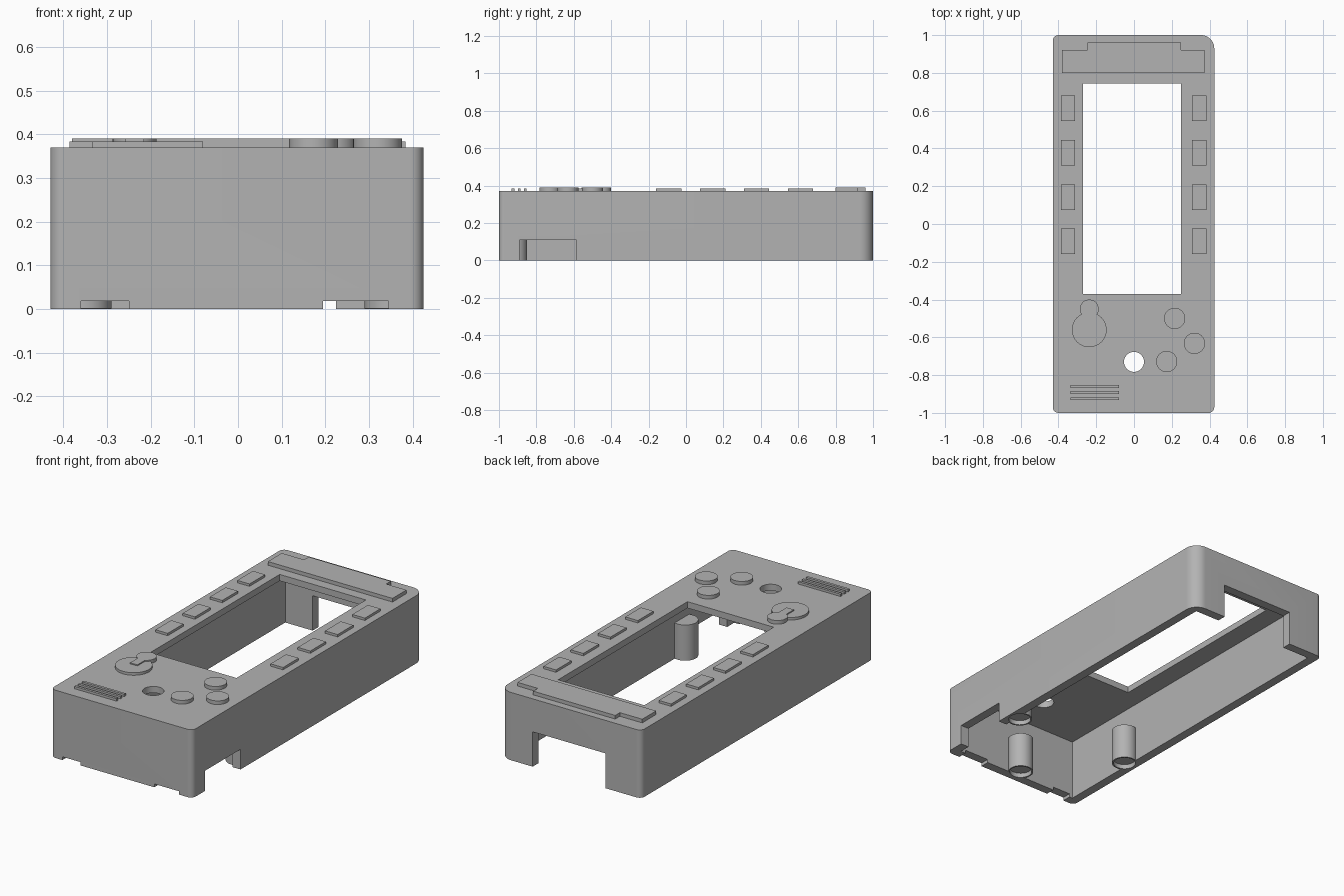
import bpy, bmesh, math

if "Cube" in bpy.data.objects:
    bpy.data.objects.remove(bpy.data.objects["Cube"])

grey = bpy.data.materials.new("plastic grey")
grey.diffuse_color = (0.45, 0.45, 0.45, 1)
grey.use_nodes = True
grey.node_tree.nodes["Principled BSDF"].inputs["Base Color"].default_value = grey.diffuse_color


def prism(name, pts, z0, z1):
    """Extrude a counter-clockwise outline from z0 to z1."""
    bm = bmesh.new()
    face = bm.faces.new([bm.verts.new((x, y, z0)) for x, y in pts])
    top = bmesh.ops.extrude_face_region(bm, geom=[face])["geom"]
    for v in top:
        if isinstance(v, bmesh.types.BMVert):
            v.co.z = z1
    bmesh.ops.recalc_face_normals(bm, faces=bm.faces)
    me = bpy.data.meshes.new(name)
    bm.to_mesh(me)
    bm.free()
    me.materials.append(grey)
    ob = bpy.data.objects.new(name, me)
    bpy.context.collection.objects.link(ob)
    return ob


def rect(x0, x1, y0, y1):
    return [(x0, y0), (x1, y0), (x1, y1), (x0, y1)]


def arc(cx, cy, r, a0, a1, n):
    return [(cx + r * math.cos(math.radians(a0 + (a1 - a0) * i / n)),
             cy + r * math.sin(math.radians(a0 + (a1 - a0) * i / n))) for i in range(n + 1)]


def circle(cx, cy, r, n=48):
    return arc(cx, cy, r, 0, 360, n)[:-1]


def rounded(x0, x1, y0, y1, radii):
    """Rounded rectangle; radii in order front-left, front-right, back-right, back-left."""
    a, b, c, d = radii
    return (arc(x0 + a, y0 + a, a, 180, 270, 10) + arc(x1 - b, y0 + b, b, 270, 360, 10)
            + arc(x1 - c, y1 - c, c, 0, 90, 14) + arc(x0 + d, y1 - d, d, 90, 180, 10))


def combine(target, tool, op):
    m = target.modifiers.new(op, "BOOLEAN")
    m.operation, m.object, m.solver = op, tool, "EXACT"
    bpy.context.view_layer.objects.active = target
    bpy.ops.object.modifier_apply(modifier=m.name)
    bpy.data.objects.remove(tool, do_unlink=True)


def smooth(ob):
    bpy.ops.object.select_all(action="DESELECT")
    ob.select_set(True)
    bpy.context.view_layer.objects.active = ob
    bpy.ops.object.shade_smooth_by_angle(angle=math.radians(30))


# Hollow case, open underneath
TOP = 0.37
case = prism("case", rounded(-0.43, 0.425, -1, 1, (0.03, 0.03, 0.07, 0.03)), 0, TOP)
cuts = [
    (rect(-0.38, 0.375, -0.95, 0.95), -0.1, 0.335),      # cavity
    (rect(-0.27, 0.25, -0.37, 0.745), 0.3, 0.5),         # screen window
    (circle(0, -0.73, 0.053), 0.3, 0.5),                 # round hole
    (rect(-0.215, 0.225, 0.9, 1.1), -0.1, 0.19),         # back opening
    (rect(0.33, 0.5, -0.89, -0.585), -0.1, 0.11),        # side notch
    (rect(-0.36, -0.25, -1.1, -0.93), -0.1, 0.018),      # front notches
    (rect(0.195, 0.345, -1.1, -0.93), -0.1, 0.018),
]
for pts, z0, z1 in cuts:
    combine(case, prism("cutter", pts, z0, z1), "DIFFERENCE")

# Inner posts with shallow sockets in their feet
posts = [(-0.355, -0.5), (0.355, -0.5), (0, -0.915)]
for x, y in posts:
    combine(case, prism("post", circle(x, y, 0.065), 0.0005, 0.195), "UNION")
for x, y in posts:
    combine(case, prism("socket", circle(x, y, 0.057), -0.1, 0.025), "DIFFERENCE")
smooth(case)

# Stepped panel along the back edge
prism("top_panel", [(-0.38, 0.8), (0.372, 0.8), (0.372, 0.92), (0.25, 0.92), (0.25, 0.96),
                    (-0.245, 0.96), (-0.245, 0.92), (-0.38, 0.92)], TOP, 0.39)

# Rectangular keys on both sides of the window
for i in range(4):
    y = -0.16 + 0.235 * i
    prism("left_key", rect(-0.386, -0.312, y, y + 0.135), TOP, 0.383)
    prism("right_key", rect(0.308, 0.384, y, y + 0.135), TOP, 0.383)

# Round buttons
for x, y in [(0.215, -0.5), (0.32, -0.632), (0.173, -0.728)]:
    smooth(prism("round_button", circle(x, y, 0.056), TOP, 0.39))

# Dial with a keyhole-shaped pointer
smooth(prism("dial", circle(-0.237, -0.56, 0.092, 64), TOP, 0.384))
smooth(prism("dial_pointer", [(-0.259, -0.56), (-0.215, -0.56)]
             + arc(-0.237, -0.45, 0.05, -64, 244, 40), TOP, 0.39))

# Speaker bars
for y in (-0.86, -0.892, -0.925):
    prism("speaker_bar", rect(-0.335, -0.08, y - 0.007, y + 0.007), TOP, 0.383)
